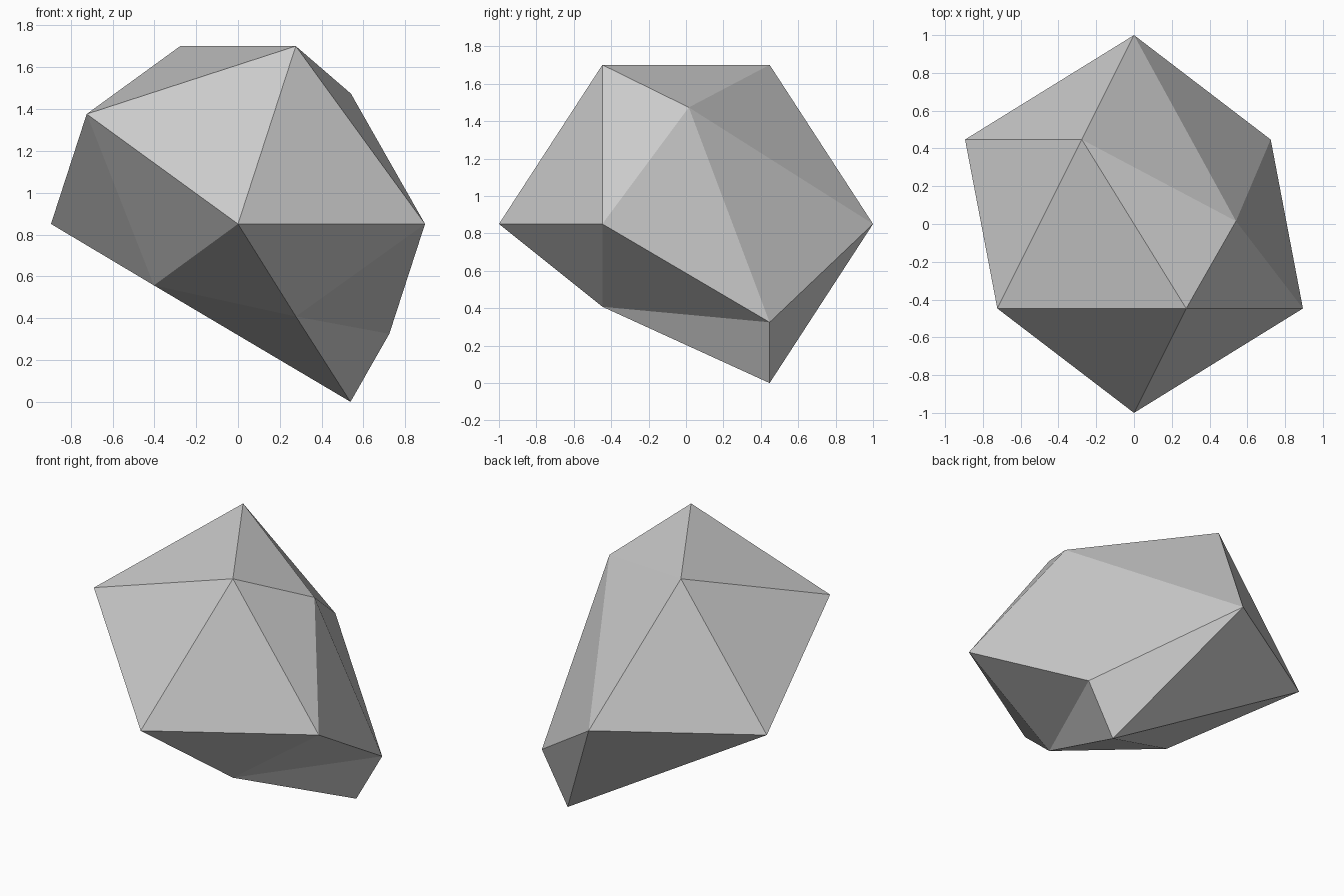
import bpy, bmesh
from mathutils import Matrix, Vector
from math import radians

if "Cube" in bpy.data.objects:
    bpy.data.objects.remove(bpy.data.objects["Cube"])

# Faceted rock: an icosahedron lying on its side with four corners pushed in
H = 0.8507
bm = bmesh.new()
bmesh.ops.create_icosphere(bm, subdivisions=1, radius=1)
bmesh.ops.transform(bm, matrix=Matrix.Rotation(radians(90), 4, 'X'), verts=bm.verts)
bmesh.ops.translate(bm, vec=(0, 0, H), verts=bm.verts)

# original corner -> displaced corner
dents = [
    ((0.724, 0.447, 1.376), (0.54, 0.015, 1.474)),     # upper right
    ((0.276, -0.447, 0.0), (0.277, -0.447, 0.408)),    # lower front
    ((-0.724, -0.447, 0.325), (-0.402, -0.18, 0.557)), # lower left
    ((-0.276, 0.447, 0.0), (0.538, 0.447, 0.0)),       # bottom point
]
targets = [(min(bm.verts, key=lambda v: (v.co - Vector(a)).length), b) for a, b in dents]
for v, b in targets:
    v.co = b

bmesh.ops.recalc_face_normals(bm, faces=bm.faces)
mesh = bpy.data.meshes.new("rock")
bm.to_mesh(mesh)
bm.free()
rock = bpy.data.objects.new("rock", mesh)
bpy.context.collection.objects.link(rock)
